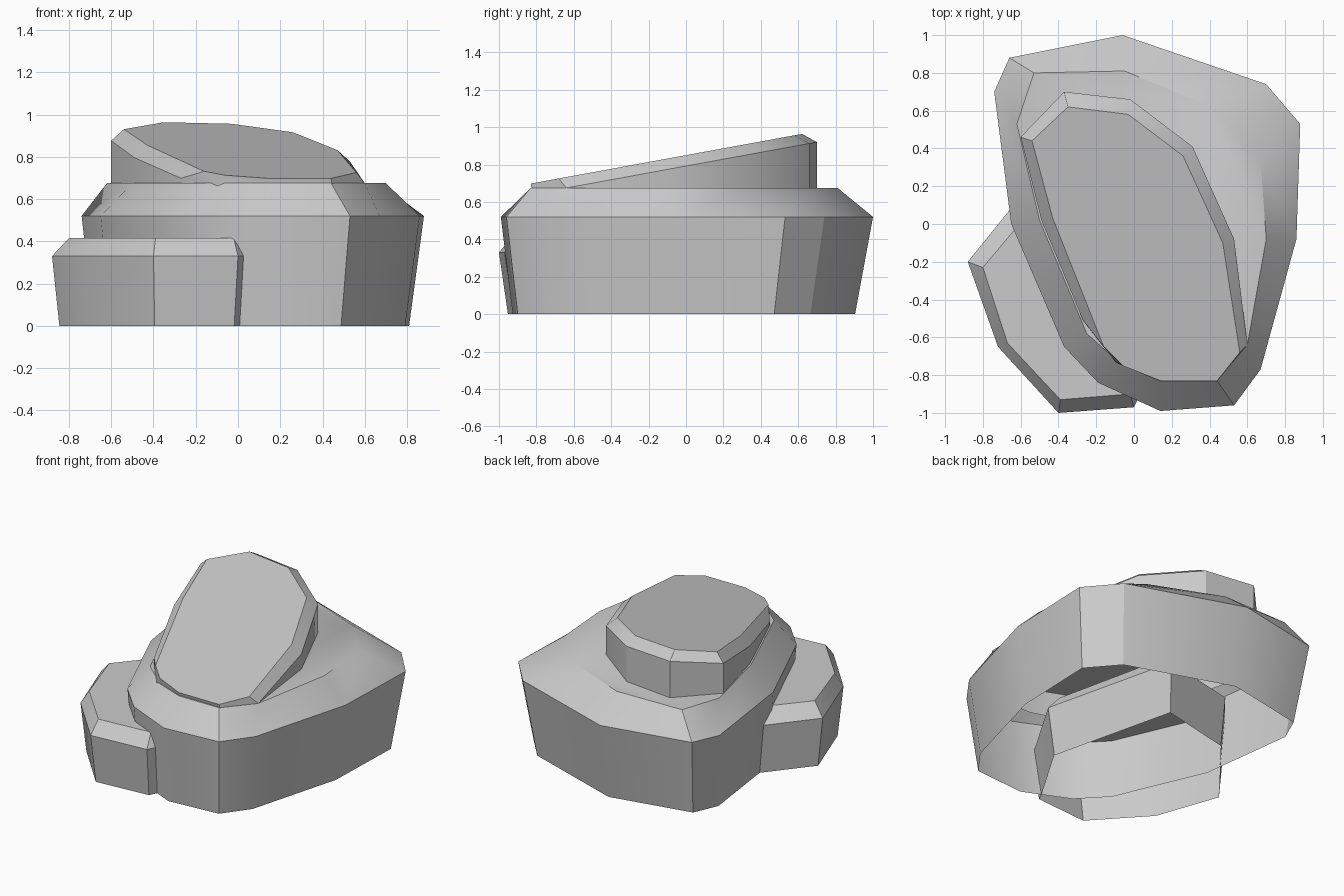
import bpy
import bmesh
import math
from mathutils import Vector

default_cube = bpy.data.objects.get("Cube")
if default_cube:
    bpy.data.objects.remove(default_cube, do_unlink=True)

# One plain stone colour for every rock
stone = bpy.data.materials.new("grey stone")
stone.use_nodes = True
stone_colour = (.6, .6, .6, 1)
stone.diffuse_color = stone_colour
shader = stone.node_tree.nodes["Principled BSDF"]
shader.inputs["Base Color"].default_value = stone_colour
shader.inputs["Roughness"].default_value = .9


def level(height, slope=0):
    """Height of a ring as a function of y, flat or tilted."""
    return lambda y: height + slope * y


def ring(outline, height):
    return [Vector((x, y, height(y))) for x, y in outline]


def shrink(outline, factor, centre):
    cx, cy = centre
    return [(cx + (x - cx) * factor, cy + (y - cy) * factor) for x, y in outline]


def make_rock(name, rings):
    """Join stacked rings with walls, cap the top and leave the base open."""
    bm = bmesh.new()
    loops = [[bm.verts.new(point) for point in points] for points in rings]
    for lower, upper in zip(loops, loops[1:]):
        count = len(lower)
        for i in range(count):
            j = (i + 1) % count
            bm.faces.new((lower[i], lower[j], upper[j], upper[i]))
    bm.faces.new(loops[-1])
    bmesh.ops.recalc_face_normals(bm, faces=bm.faces)
    # Make sure the open shell faces outward
    bm.faces.ensure_lookup_table()
    if bm.faces[-1].normal.z < 0:
        bmesh.ops.reverse_faces(bm, faces=bm.faces)
    mesh = bpy.data.meshes.new(name)
    bm.to_mesh(mesh)
    bm.free()
    mesh.materials.append(stone)
    rock = bpy.data.objects.new(name, mesh)
    bpy.context.collection.objects.link(rock)
    bpy.ops.object.select_all(action='DESELECT')
    rock.select_set(True)
    bpy.context.view_layer.objects.active = rock
    bpy.ops.object.shade_smooth_by_angle(angle=math.radians(30))
    return rock


# Large main rock: flared wall, wide shoulder, flat top
shoulder = [(-.06, 1), (-.66, .88), (-.74, .7), (-.65, 0), (-.37, -.65), (-.19, -.84),
            (.14, -.99), (.53, -.96), (.67, -.77), (.86, -.08), (.88, .53), (.7, .74)]
plateau = [(-.05, .81), (-.53, .8), (-.62, .53), (-.5, .02), (-.25, -.58), (-.06, -.75),
           (.14, -.83), (.44, -.83), (.6, -.64), (.7, -.08), (.67, .34), (.41, .62)]
make_rock("main_rock", [
    ring(shrink(shoulder, .92, (0, -.2)), level(0)),
    ring(shoulder, level(.52)),
    ring(plateau, level(.675)),
])

# Tilted slab rising out of the main rock
slab_edge = [(-.6, .46), (-.49, .02), (-.27, -.51), (-.1, -.73), (.14, -.81), (.45, -.82),
             (.6, -.64), (.53, -.08), (.31, .41), (-.02, .66), (-.37, .7)]
slab_face = [(-.54, .44), (-.43, .03), (-.16, -.65), (-.06, -.75), (.14, -.83), (.44, -.83),
             (.56, -.68), (.47, -.1), (.26, .36), (-.03, .58), (-.35, .62)]
make_rock("tilted_top_rock", [
    ring(slab_edge, level(.5)),
    ring(slab_edge, level(.792, .183)),
    ring(slab_face, level(.85, .183)),
])

# Small low rock tucked into the side
small_shoulder = [(-.88, -.2), (-.72, -.65), (-.4, -1), (0, -.97), (.03, -.91),
                  (.29, -.47), (.07, .44), (-.46, .32)]
small_top = [(-.8, -.23), (-.67, -.63), (-.39, -.93), (-.02, -.9), (0, -.87),
             (.22, -.45), (.04, .35), (-.42, .22)]
make_rock("small_side_rock", [
    ring(shrink(small_shoulder, .94, (-.3, -.2)), level(0)),
    ring(small_shoulder, level(.33)),
    ring(small_top, level(.415)),
])
